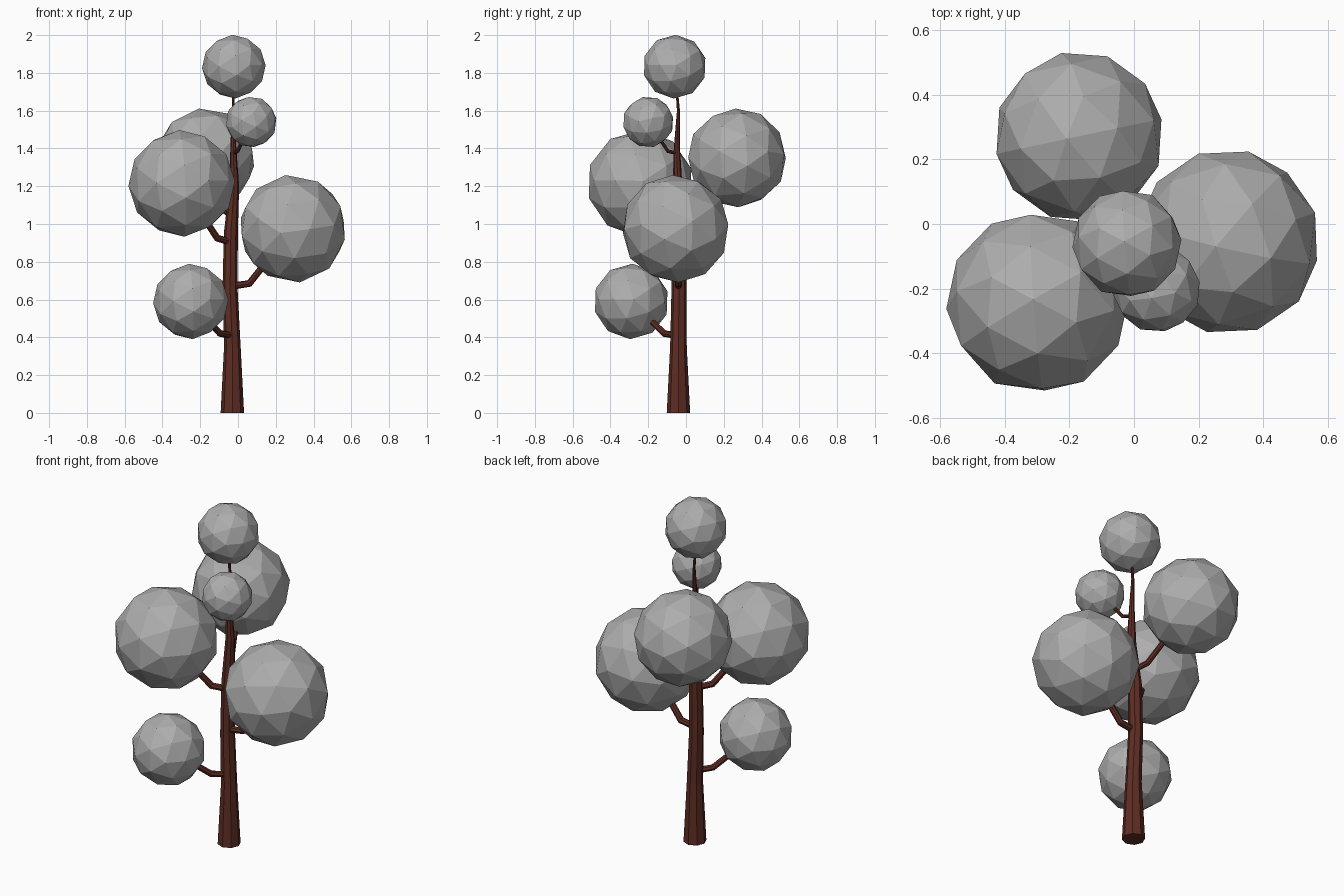
import bpy
from mathutils import Vector

cube = bpy.data.objects.get("Cube")
if cube:
    bpy.data.objects.remove(cube, do_unlink=True)


def make_material(name, colour):
    mat = bpy.data.materials.new(name)
    mat.use_nodes = True
    mat.diffuse_color = (*colour, 1)
    mat.node_tree.nodes["Principled BSDF"].inputs["Base Color"].default_value = (*colour, 1)
    return mat


bark = make_material("dark_red_bark", (0.11, 0.026, 0.017))
leaf = make_material("grey_foliage", (0.42, 0.42, 0.42))


def limb(name, points):
    """Faceted eight-sided tube through (x, y, z, radius) points."""
    curve = bpy.data.curves.new(name, "CURVE")
    curve.dimensions = "3D"
    curve.bevel_depth = 1
    curve.bevel_resolution = 2
    curve.use_fill_caps = True
    spline = curve.splines.new("POLY")
    spline.points.add(len(points) - 1)
    spline.use_smooth = False
    for p, (x, y, z, r) in zip(spline.points, points):
        p.co = (x, y, z, 1)
        p.radius = r
    curve.materials.append(bark)
    obj = bpy.data.objects.new(name, curve)
    bpy.context.collection.objects.link(obj)
    bpy.ops.object.select_all(action="DESELECT")
    obj.select_set(True)
    bpy.context.view_layer.objects.active = obj
    bpy.ops.object.convert(target="MESH")


def ball(name, centre, radius, turn):
    """Low-poly foliage ball."""
    bpy.ops.mesh.primitive_ico_sphere_add(subdivisions=2, radius=radius,
                                          location=centre, rotation=turn)
    obj = bpy.context.object
    obj.name = name
    obj.data.materials.append(leaf)


# Tapered trunk with a slight sway
limb("trunk", [(-0.03, -0.04, 0, 0.062), (-0.03, -0.04, 0.35, 0.044),
               (-0.042, -0.037, 0.65, 0.04), (-0.038, -0.037, 0.95, 0.037),
               (-0.02, -0.045, 1.2, 0.026), (-0.025, -0.048, 1.42, 0.015),
               (-0.025, -0.04, 1.6, 0.008), (-0.025, -0.05, 1.72, 0.006)])

# Foliage: name, centre, radius, rotation, branch start, elbow, branch radius
clusters = [
    ("low", (-0.25, -0.29, 0.59), 0.2, (0.3, 0.4, 0.2),
     (-0.03, -0.05, 0.41), (-0.095, -0.115, 0.42), 0.018),
    ("left_side", (0.29, -0.055, 0.975), 0.287, (0.5, -0.3, 0.6),
     (-0.04, -0.04, 0.67), (0.06, -0.04, 0.685), 0.019),
    ("right_side", (-0.298, -0.243, 1.215), 0.283, (0.3, 0.4, 0.2),
     (-0.04, -0.04, 0.905), (-0.11, -0.09, 0.925), 0.019),
    ("back", (-0.17, 0.27, 1.35), 0.264, (-0.4, 0.3, 0.5),
     (-0.03, -0.04, 1.04), (-0.065, 0.035, 1.065), 0.016),
    ("small_front", (0.07, -0.2, 1.54), 0.136, (0.4, 0.2, 0.9),
     (-0.025, -0.045, 1.375), (-0.002, -0.095, 1.385), 0.01),
]
for name, centre, radius, turn, start, elbow, thick in clusters:
    ball(name + "_foliage", centre, radius, turn)
    # Branch leaves the trunk level, then bends up into the ball
    tip = Vector(elbow).lerp(Vector(centre), 0.6)
    limb(name + "_branch", [(*start, thick), (*elbow, thick), (*tip, thick * 0.9)])

# Crown ball
ball("crown_foliage", (-0.022, -0.06, 1.833), 0.169, (0.3, 0.4, 0.2))
